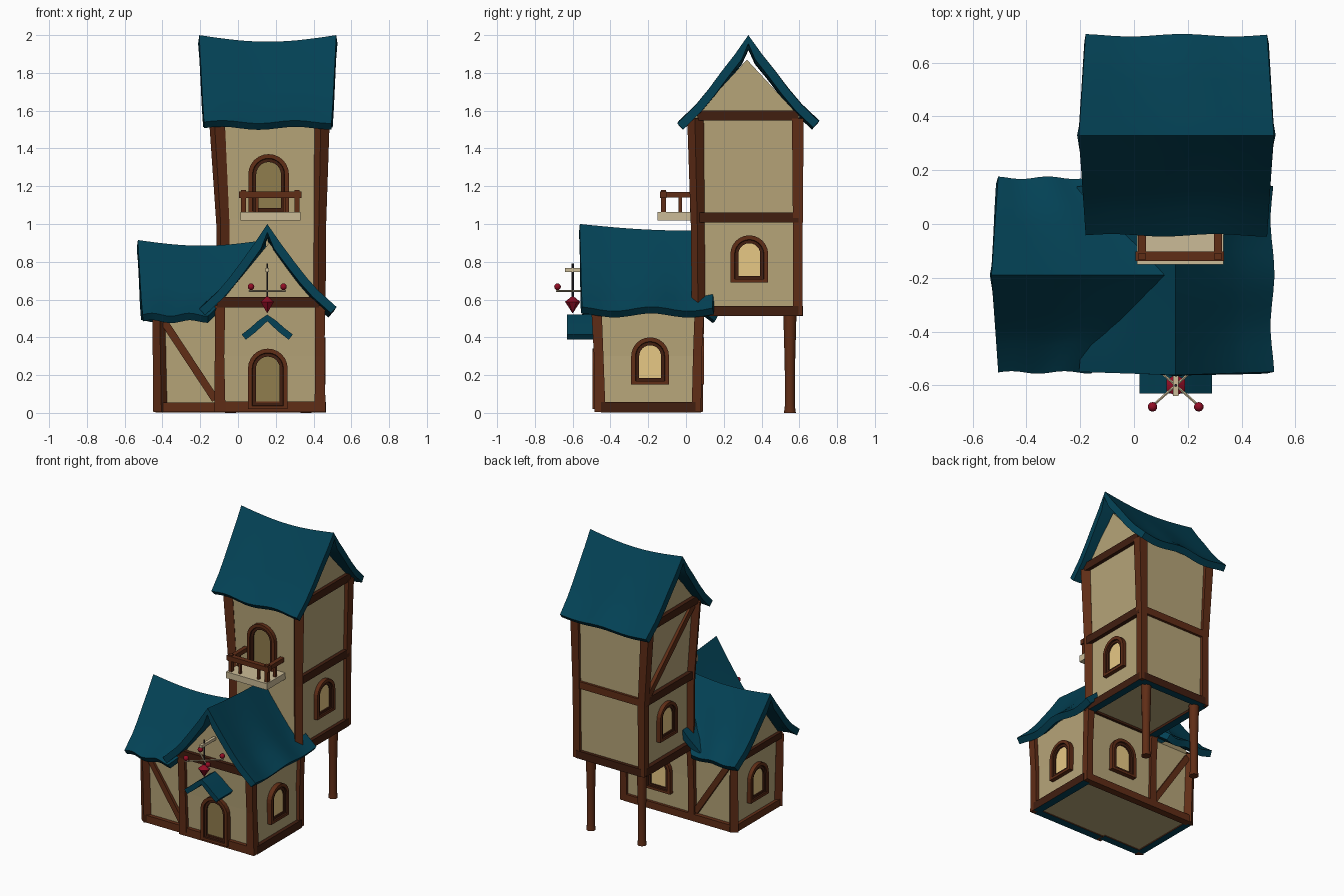
import bpy, bmesh, math
from mathutils import Vector

if "Cube" in bpy.data.objects:
    bpy.data.objects.remove(bpy.data.objects["Cube"])


def mat(name, r, g, b):
    m = bpy.data.materials.new(name)
    m.diffuse_color = (r, g, b, 1)
    m.use_nodes = True
    m.node_tree.nodes["Principled BSDF"].inputs["Base Color"].default_value = m.diffuse_color
    return m


TEAL = mat("teal roof", 0.001, 0.053, 0.09)
WALL = mat("plaster", 0.47, 0.375, 0.19)
WOOD = mat("wood", 0.115, 0.026, 0.008)
DARK = mat("dark wood", 0.052, 0.013, 0.005)
GLOW = mat("window glow", 0.83, 0.6, 0.24)
PANE = mat("door pane", 0.28, 0.205, 0.075)
CREAM = mat("pale stone", 0.6, 0.5, 0.31)
RED = mat("red gem", 0.29, 0.004, 0.018)
IRON = mat("iron", 0.03, 0.025, 0.03)


def finish(bm, name, mats, recalc=True):
    if recalc:
        bmesh.ops.recalc_face_normals(bm, faces=bm.faces[:])
    me = bpy.data.meshes.new(name)
    bm.to_mesh(me)
    bm.free()
    for m in mats:
        me.materials.append(m)
    ob = bpy.data.objects.new(name, me)
    bpy.context.collection.objects.link(ob)
    return ob


def smooth(ob, deg):
    bpy.ops.object.select_all(action='DESELECT')
    ob.select_set(True)
    bpy.context.view_layer.objects.active = ob
    for m in list(ob.modifiers):
        bpy.ops.object.modifier_apply(modifier=m.name)
    bpy.ops.object.shade_smooth_by_angle(angle=math.radians(deg))


def beam(name, pts, w, m=WOOD, sides=4, under=None):
    """Sweep a square or round section along a path; under colours the faces looking down."""
    pts = [Vector(p) for p in pts]
    ws = w if isinstance(w, (list, tuple)) else [w] * len(pts)
    q = (pts[-1] - pts[0]).to_track_quat('Z', 'Y')
    k = 0.5 / math.cos(math.pi / sides)
    bm = bmesh.new()
    rings = []
    for p, wi in zip(pts, ws):
        angs = [(j + 0.5) * 2 * math.pi / sides for j in range(sides)]
        rings.append([bm.verts.new(p + q @ Vector((math.cos(a) * wi * k, math.sin(a) * wi * k, 0)))
                      for a in angs])
    for a, b in zip(rings, rings[1:]):
        for j in range(sides):
            bm.faces.new((a[j], a[j - 1], b[j - 1], b[j]))
    bm.faces.new(rings[0])
    bm.faces.new(rings[-1])
    bmesh.ops.recalc_face_normals(bm, faces=bm.faces[:])
    for f in bm.faces:
        if under and f.normal.z < -0.9:
            f.material_index = 1
    ob = finish(bm, name, [m, under] if under else [m])
    if sides > 4:
        smooth(ob, 50)
    return ob


def walls(name, levels, apex, along_x):
    """Stack of rectangles (x0, x1, y0, y1, z) closed by a gable at height apex."""
    bm = bmesh.new()
    rings = [[bm.verts.new(c) for c in ((x0, y0, z), (x1, y0, z), (x1, y1, z), (x0, y1, z))]
             for x0, x1, y0, y1, z in levels]
    for a, b in zip(rings, rings[1:]):
        for j in range(4):
            bm.faces.new((a[j - 1], a[j], b[j], b[j - 1]))
    bm.faces.new(rings[0])
    t = rings[-1]
    if not along_x:
        t = t[1:] + t[:1]
    pa, pb = (t[0].co + t[3].co) / 2, (t[1].co + t[2].co) / 2
    ra, rb = bm.verts.new((pa.x, pa.y, apex)), bm.verts.new((pb.x, pb.y, apex))
    for f in ((t[0], t[1], rb, ra), (t[2], t[3], ra, rb), (t[1], t[2], rb), (t[3], t[0], ra)):
        bm.faces.new(f)
    return finish(bm, name, [WALL])


def roof(name, along_x, c, u0, u1, prof, sag=0, tilt=0, flare=0, shear=0, wob=0, thick=0.045, n=14):
    """Sagging gabled roof: half profile (distance, z) mirrored over the ridge."""
    prof = [(-d, z) for d, z in prof[:0:-1]] + prof
    dmax = prof[-1][0]
    bm = bmesh.new()
    rows = []
    for i in range(n + 1):
        f = i / n
        row = []
        for d, z in prof:
            t = abs(d) / dmax
            a, b = u0 - flare * (1 - t), u1 + flare * (1 - t) - shear * t
            u = a + (b - a) * f
            w = wob * t * math.sin(f * 11 + (2 if d > 0 else 0))
            zz = z - sag * math.sin(math.pi * f) * (1 - t) - tilt * f * (1 - t) + w
            v = c + d + w * 0.6
            row.append(bm.verts.new((u, v, zz) if along_x else (v, u, zz)))
        rows.append(row)
    for a, b in zip(rows, rows[1:]):
        for j in range(len(prof) - 1):
            bm.faces.new((a[j], a[j + 1], b[j + 1], b[j]))
    bm.normal_update()
    if sum(f.normal.z for f in bm.faces) < 0:
        bmesh.ops.reverse_faces(bm, faces=bm.faces[:])
    ob = finish(bm, name, [TEAL], recalc=False)
    s = ob.modifiers.new("thickness", 'SOLIDIFY')
    s.thickness, s.offset = thick, -1
    smooth(ob, 40)
    return ob


def arch(name, pos, normal, w, h, pane):
    """Arched frame with two wooden steps and a recessed pane."""
    pos, nrm = Vector(pos), Vector(normal)
    side = Vector((0, 0, 1)).cross(nrm)
    bm = bmesh.new()
    loops = []
    for ins, dep in ((0, -0.02), (0, 0.028), (0.022, 0.028), (0.025, 0.018), (0.042, 0.018), (0.042, 0.008)):
        r = w / 2 - ins
        pts = [(-r, ins * 0.8), (r, ins * 0.8)]
        pts += [(r * math.cos(a), h - w / 2 + r * math.sin(a))
                for a in [math.pi * k / 12 for k in range(13)]]
        loops.append([bm.verts.new(pos + side * x + Vector((0, 0, z)) + nrm * dep) for x, z in pts])
    for i, (a, b) in enumerate(zip(loops, loops[1:])):
        for j in range(len(a)):
            bm.faces.new((a[j - 1], a[j], b[j], b[j - 1])).material_index = 0 if i < 2 else 1
    bm.faces.new(loops[0])
    bm.faces.new(loops[-1]).material_index = 2
    return finish(bm, name, [WOOD, DARK, pane])


# Walls
walls("tower_walls", [(-0.075, 0.43, 0.06, 0.595, 0.53), (-0.075, 0.43, 0.055, 0.6, 1.03),
                      (-0.11, 0.445, 0.045, 0.6, 1.57)], 1.87, True)
walls("house_walls", [(-0.1, 0.44, -0.455, 0.06, 0.01), (-0.1, 0.43, -0.465, 0.065, 0.3),
                      (-0.105, 0.435, -0.48, 0.075, 0.57)], 0.9, False)
walls("wing_walls", [(-0.415, -0.09, -0.435, 0.05, 0.01), (-0.42, -0.09, -0.445, 0.06, 0.51)], 0.83, True)

# Roofs
roof("tower_roof", True, 0.33, -0.18, 0.495,
     [(0, 2.0), (0.07, 1.9), (0.14, 1.81), (0.21, 1.715), (0.28, 1.63), (0.372, 1.54)],
     sag=0.035, flare=0.025, wob=0.008)
roof("house_roof", False, 0.155, -0.55, 0.14,
     [(0, 1.0), (0.07, 0.895), (0.145, 0.79), (0.205, 0.71), (0.265, 0.64), (0.36, 0.55)],
     sag=0.012, tilt=0.035, flare=0.012, wob=0.012)
roof("wing_roof", True, -0.19, -0.505, 0.12,
     [(0, 0.915), (0.07, 0.825), (0.14, 0.74), (0.2, 0.665), (0.26, 0.6), (0.362, 0.52)],
     sag=0.03, flare=0.025, shear=0.28, wob=0.008)
roof("porch_roof", False, 0.155, -0.63, -0.46,
     [(0, 0.52), (0.045, 0.49), (0.09, 0.45), (0.135, 0.415)], thick=0.035, n=4)

# Tower timber: posts, side and back beams, brace, legs
for sx, xs in (("left", (-0.08, -0.08, -0.112)), ("right", (0.428, 0.43, 0.442))):
    for sy, ys in (("front", (0.066, 0.062, 0.05)), ("back", (0.592, 0.592, 0.592))):
        beam(f"tower_post_{sx}_{sy}", list(zip(xs, ys, (0.515, 1.0, 1.56))), [0.05, 0.052, 0.062])
    for z, i in ((0.54, 0), (1.035, 1), (1.575, 2)):
        beam(f"tower_side_beam_{sx}_{i}", [(xs[i], 0.06, z), (xs[i], 0.595, z)], 0.054, DARK,
             under=TEAL if i == 0 else None)
beam("tower_back_sill", [(-0.08, 0.592, 0.54), (0.43, 0.592, 0.54)], 0.054, DARK, under=TEAL)
beam("tower_back_beam", [(-0.08, 0.592, 1.035), (0.43, 0.592, 1.035)], 0.05, WOOD)
beam("tower_front_sill", [(-0.08, 0.066, 0.54), (0.43, 0.066, 0.54)], 0.05, DARK)
beam("tower_brace", [(-0.085, 0.57, 1.06), (-0.105, 0.08, 1.55)], 0.042)
for x in (-0.04, 0.36):
    beam("tower_leg", [(x, 0.55, 0), (x, 0.55, 0.04), (x, 0.55, 0.25), (x, 0.55, 0.52)],
         [0.06, 0.05, 0.052, 0.066], WOOD, 10)

# House timber
for x in (-0.095, 0.435):
    beam("house_post_front", [(x, -0.455, 0.005), (x - 0.003, -0.462, 0.3), (x, -0.475, 0.57)],
         [0.058, 0.05, 0.055])
    beam("house_post_back", [(x, 0.055, 0.005), (x, 0.06, 0.3), (x, 0.07, 0.52)], [0.05, 0.046, 0.05])
beam("house_sill_front", [(-0.09, -0.455, 0.032), (0.43, -0.455, 0.032)], 0.056, under=TEAL)
beam("house_gable_beam", [(-0.11, -0.478, 0.585), (0.43, -0.478, 0.585)], 0.055, DARK)
beam("house_sill_right", [(0.437, -0.45, 0.03), (0.437, 0.05, 0.03)], 0.056, DARK, under=TEAL)
beam("house_sill_back", [(-0.41, 0.055, 0.028), (0.43, 0.055, 0.028)], 0.05)

# Wing timber
for y, y2 in ((-0.435, -0.445), (0.05, 0.06)):
    beam("wing_post", [(-0.41, y, 0.005), (-0.418, y2, 0.51)], [0.055, 0.05])
beam("wing_sill_front", [(-0.4, -0.437, 0.03), (-0.1, -0.437, 0.03)], 0.052, under=TEAL)
beam("wing_sill_left", [(-0.413, -0.43, 0.028), (-0.413, 0.05, 0.028)], 0.05, under=TEAL)
beam("wing_gable_beam", [(-0.42, -0.44, 0.505), (-0.42, 0.06, 0.505)], 0.045, DARK)
beam("wing_brace_front", [(-0.39, -0.44, 0.48), (-0.12, -0.44, 0.07)], 0.04)
beam("wing_brace_back", [(-0.39, 0.055, 0.48), (-0.12, 0.05, 0.07)], 0.04)

# Doors and windows
arch("front_door", (0.158, -0.468, 0.02), (0, -1, 0), 0.21, 0.32, PANE)
arch("balcony_door", (0.162, 0.05, 1.05), (0, -1, 0), 0.215, 0.32, PANE)
arch("house_window_right", (0.436, -0.19, 0.15), (1, 0, 0), 0.2, 0.25, GLOW)
arch("house_window_back", (0.16, 0.066, 0.15), (0, 1, 0), 0.2, 0.25, GLOW)
arch("wing_window_left", (-0.418, -0.19, 0.15), (-1, 0, 0), 0.2, 0.25, GLOW)
arch("tower_window_right", (0.43, 0.335, 0.69), (1, 0, 0), 0.2, 0.25, GLOW)
arch("tower_window_left", (-0.075, 0.335, 0.69), (-1, 0, 0), 0.2, 0.25, GLOW)

# Balcony
bm = bmesh.new()
bmesh.ops.create_cube(bm, size=1)
for v in bm.verts:
    v.co = Vector((0.172 + v.co.x * 0.32, -0.045 + v.co.y * 0.21, 1.04 + v.co.z * 0.045))
finish(bm, "balcony_floor", [CREAM])
beam("balcony_rail_front", [(0.005, -0.12, 1.155), (0.335, -0.12, 1.155)], 0.034)
for x in (0.03, 0.312):
    beam("balcony_rail_side", [(x, -0.13, 1.155), (x, 0.05, 1.155)], 0.03)
    beam("balcony_post", [(x, -0.12, 1.06), (x, -0.12, 1.18)], 0.026)
    beam("balcony_side_post", [(x, -0.03, 1.06), (x, -0.03, 1.15)], 0.018)
for x in (0.1, 0.245):
    beam("balcony_baluster", [(x, -0.12, 1.06), (x, -0.12, 1.15)], 0.016)

# Hanging lamp: bracket, rod, crossed arms with red lights, gem
beam("lamp_bracket", [(0.155, -0.64, 0.757), (0.155, -0.47, 0.757)], 0.02, CREAM)
beam("lamp_rod", [(0.155, -0.6, 0.59), (0.155, -0.6, 0.79)], 0.01, IRON, 6)
for sx in (-1, 1):
    for sy in (-1, 1):
        x, y = 0.155 + sx * 0.086, -0.6 + sy * 0.08
        beam("lamp_arm", [(0.155, -0.6, 0.645), (x + sx * 0.01, y + sy * 0.005, 0.645)], 0.009, CREAM, 6)
        bm = bmesh.new()
        bmesh.ops.create_uvsphere(bm, u_segments=10, v_segments=6, radius=0.018)
        bmesh.ops.translate(bm, verts=bm.verts[:], vec=(x, y, 0.668))
        smooth(finish(bm, "lamp_light", [RED]), 60)
beam("lamp_gem", [(0.155, -0.6, 0.53), (0.155, -0.6, 0.588), (0.155, -0.6, 0.615)], [0.004, 0.07, 0.012], RED, 6)
